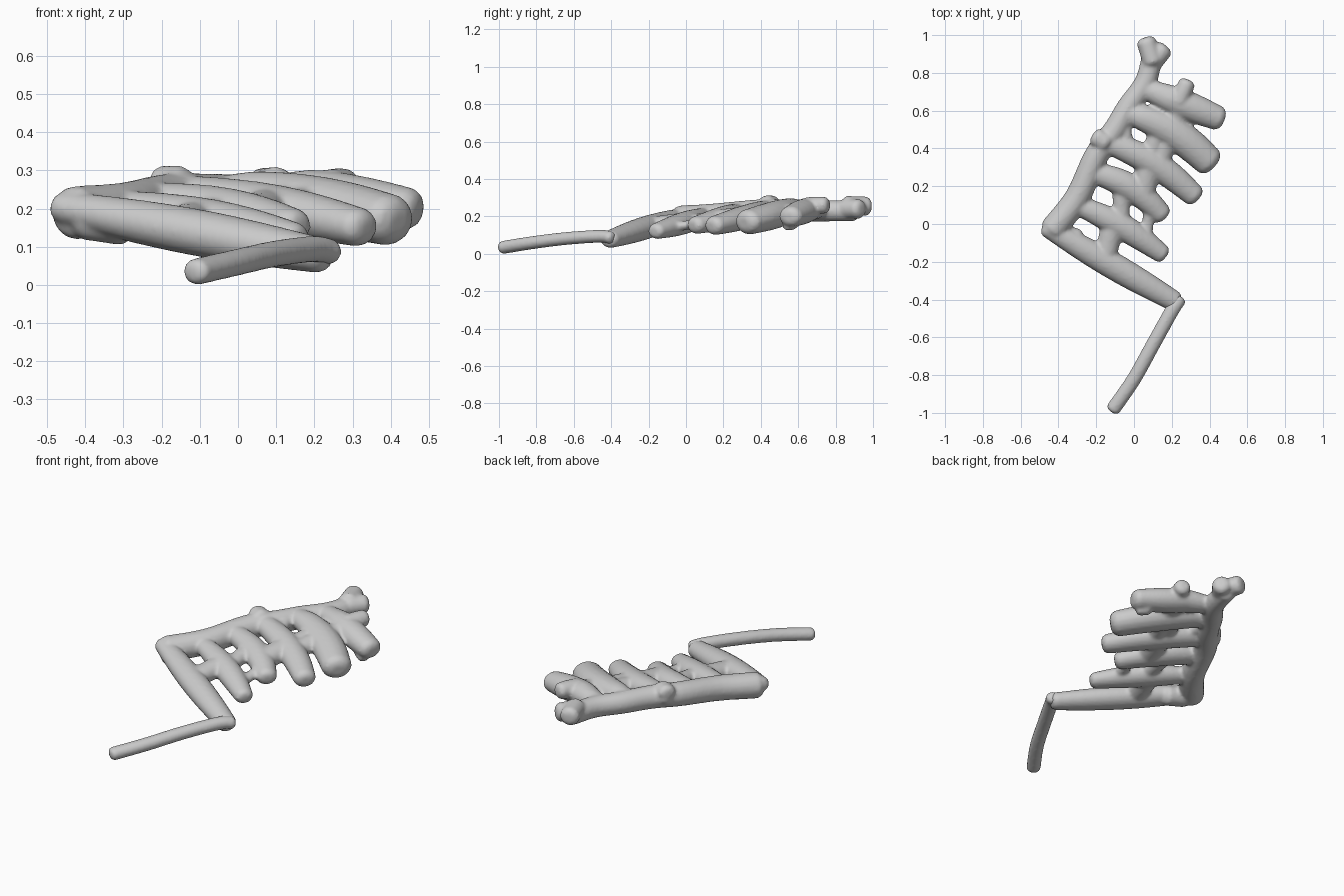
import bpy
import bmesh
import math
from mathutils import Vector

SIDES = 16
STEPS = 5
RIB_HEADING = math.radians(-30)
ROOT_WIDTH = 0.05


def make_material(name, shade):
    material = bpy.data.materials.new(name)
    material.use_nodes = True
    colour = (shade, shade, shade, 1)
    material.diffuse_color = colour
    material.node_tree.nodes["Principled BSDF"].inputs["Base Color"].default_value = colour
    return material


def deck_height(x, y):
    """The whole model lies along one sloping sheet that levels off at the back."""
    return min(0.16 - 0.1 * x + 0.15 * y, 0.24)


def smooth_path(points):
    """Catmull-Rom samples through the points."""
    pts = [points[0] * 2 - points[1]] + points + [points[-1] * 2 - points[-2]]
    samples = []
    for before, start, end, after in zip(pts, pts[1:], pts[2:], pts[3:]):
        leave = (end - before) / 2
        arrive = (after - start) / 2
        for i in range(STEPS):
            t = i / STEPS
            ease = t * t * (3 - 2 * t)
            samples.append(start.lerp(end, ease)
                           + leave * t * (1 - t) ** 2 - arrive * t * t * (1 - t))
    samples.append(points[-1])
    return samples


def add_limb(bm, path, root_width, tip_width, bulge=0.0, lift=0.0, arch=0.0, flatness=0.85):
    """Rounded tube laid on the sloping sheet, with an elliptical section and domed ends."""
    flat_path = smooth_path([Vector(p) for p in path])
    last = len(flat_path) - 1
    swell = [math.sin(math.pi * i / last) for i in range(last + 1)]
    centres = [Vector((p.x, p.y, deck_height(p.x, p.y) + lift + arch * s))
               for p, s in zip(flat_path, swell)]
    rings = []
    for i, centre in enumerate(centres):
        radius = root_width + (tip_width - root_width) * i / last + bulge * swell[i]
        along = (centres[min(i + 1, last)] - centres[max(i - 1, 0)]).normalized()
        side = along.cross(Vector((0, 0, 1))).normalized()
        up = side.cross(along)
        dome = [(0.3, 0.8), (0.45, 0.45)]
        sections = [(0, 1)]
        if i == 0:
            sections = [(-shift, scale) for shift, scale in reversed(dome)] + sections
        elif i == last:
            sections = sections + dome
        for shift, scale in sections:
            ring = []
            for k in range(SIDES):
                angle = math.tau * k / SIDES
                offset = side * math.cos(angle) + up * math.sin(angle) * flatness
                ring.append(bm.verts.new(centre + along * radius * shift + offset * radius * scale))
            rings.append(ring)
    for low, high in zip(rings, rings[1:]):
        for k in range(SIDES):
            n = (k + 1) % SIDES
            bm.faces.new((low[k], low[n], high[n], high[k]))
    bm.faces.new(reversed(rings[0]))
    bm.faces.new(rings[-1])


def finish(name, bm, material, voxel):
    """Fuse the limbs of one object into a single soft surface."""
    bmesh.ops.recalc_face_normals(bm, faces=bm.faces)
    mesh = bpy.data.meshes.new(name)
    bm.to_mesh(mesh)
    bm.free()
    mesh.materials.append(material)
    obj = bpy.data.objects.new(name, mesh)
    bpy.context.collection.objects.link(obj)
    fuse = obj.modifiers.new("Fuse", "REMESH")
    fuse.mode = "VOXEL"
    fuse.voxel_size = voxel
    fuse.use_smooth_shade = True
    soften = obj.modifiers.new("Soften", "SMOOTH")
    soften.iterations = 4


def make_rib(x, y, length, bow, turn=0.0):
    """Return a function giving the point at a fraction along a bowed rib."""
    heading = RIB_HEADING + turn
    along = Vector((math.cos(heading), math.sin(heading)))
    across = Vector((-along.y, along.x))

    def point(t):
        return Vector((x, y)) + along * length * t + across * bow * math.sin(math.pi * t)
    return point


default_cube = bpy.data.objects.get("Cube")
if default_cube:
    bpy.data.objects.remove(default_cube, do_unlink=True)

grey = make_material("plain grey", 0.6)
body = bmesh.new()

# Spine with a forked end
add_limb(body, [(-0.43, -0.03), (-0.3, 0.14), (-0.2, 0.36), (-0.1, 0.5), (-0.03, 0.62),
                (0.06, 0.75), (0.1, 0.9)], 0.07, 0.055, lift=-0.01, flatness=1)
add_limb(body, [(0.1, 0.86), (0.065, 0.965)], 0.055, 0.052, lift=0.015, flatness=1)
add_limb(body, [(0.1, 0.86), (0.155, 0.925)], 0.055, 0.052, flatness=1)

# Parallel ribs, from the front one to the back one
ribs = [
    make_rib(-0.46, -0.02, 0.78, 0),
    make_rib(-0.3, 0.1, 0.52, 0.02),
    make_rib(-0.25, 0.28, 0.46, 0.04),
    make_rib(-0.2, 0.45, 0.6, 0.04),
    make_rib(-0.07, 0.6, 0.54, 0.04),
    make_rib(0.05, 0.72, 0.43, 0, math.radians(8)),
]
tip_widths = [0.055, 0.05, 0.055, 0.06, 0.08, 0.065]
for rib, tip_width in zip(ribs, tip_widths):
    add_limb(body, [rib(i / 4) for i in range(5)], ROOT_WIDTH, tip_width, bulge=0.02)

# Bridges from each rib to the next, leaving openings beside them
for number, start, end, width in [(0, 0.45, 0.4, 0.06), (1, 0.5, 0.4, 0.045), (1, 0.8, 0.8, 0.03),
                                  (2, 0.7, 0.5, 0.065), (3, 0.3, 0, 0.035), (3, 0.5, 0.4, 0.05),
                                  (3, 0.6, 0.5, 0.055), (4, 0.6, 0.4, 0.055)]:
    add_limb(body, [ribs[number](start), ribs[number + 1](end)], width, width)

# Bumps on the outer edge of the spine, and a knob on the back rib
add_limb(body, [(-0.15, 0.43), (-0.2, 0.46)], 0.05, 0.05, lift=0.03)
add_limb(body, [(0, 0.6), (-0.06, 0.61)], 0.05, 0.045)
add_limb(body, [(0.24, 0.65), (0.28, 0.745)], 0.05, 0.045, lift=0.02, flatness=1)

# Lower lobe of the front corner
add_limb(body, [(-0.4, -0.05), (-0.3, -0.08)], 0.055, 0.055, lift=-0.02, flatness=1)

# Small nub under the tip of the back rib
add_limb(body, [(0.38, 0.57), (0.42, 0.54)], 0.035, 0.03, lift=-0.05)
finish("ribbed_body", body, grey, 0.01)

# Thin stalk bent back from the tip of the front rib
stalk = bmesh.new()
add_limb(stalk, [(0.24, -0.4), (0.2, -0.46), (0.1, -0.64), (0, -0.82), (-0.11, -0.98)],
         0.038, 0.039, lift=0.01, arch=0.018, flatness=0.9)
finish("stalk", stalk, grey, 0.009)
